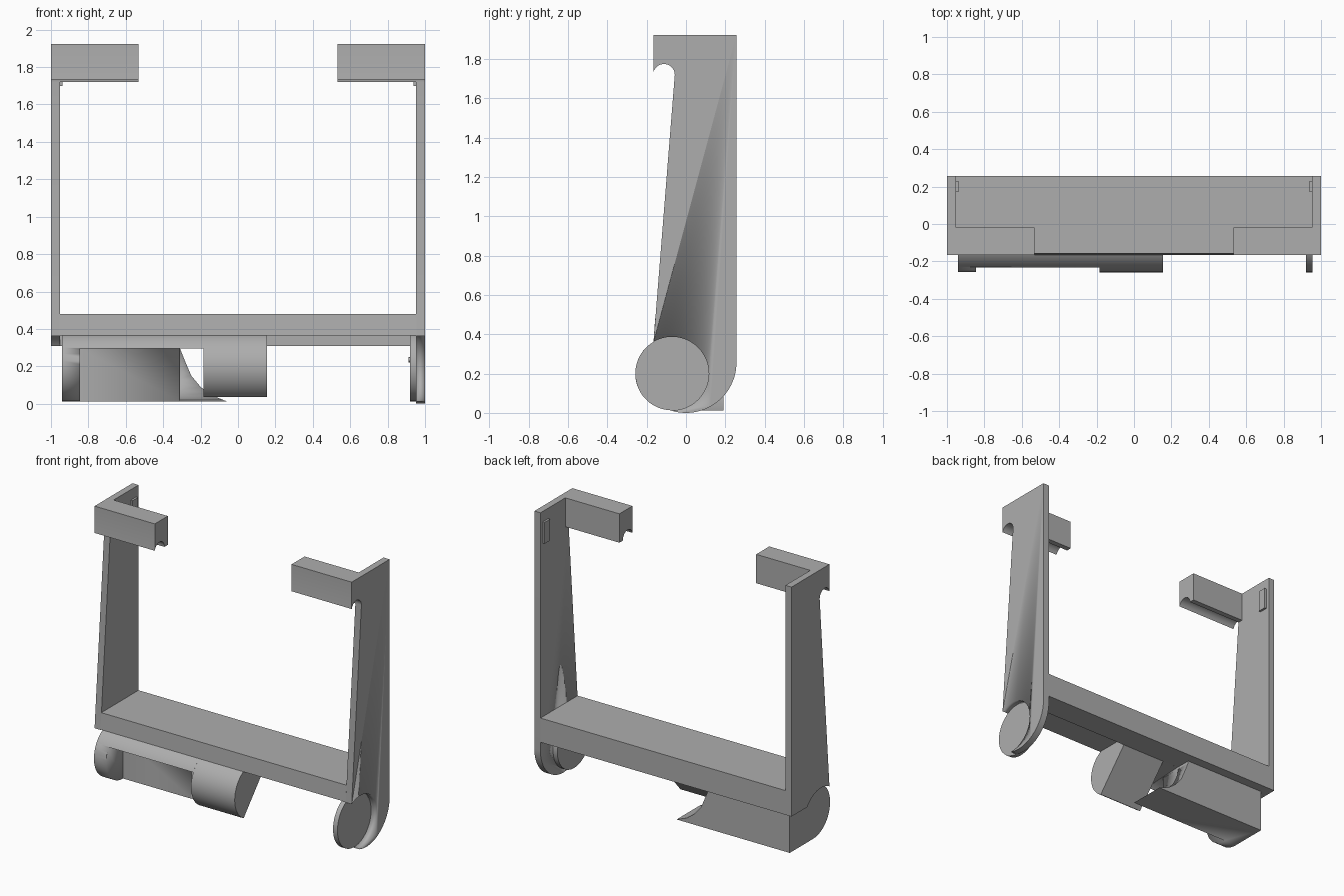
import bpy, bmesh, math

if "Cube" in bpy.data.objects:
    bpy.data.objects.remove(bpy.data.objects["Cube"], do_unlink=True)

grey = bpy.data.materials.new("plain_grey")
grey.use_nodes = True
colour = (0.42, 0.42, 0.42, 1)
grey.diffuse_color = colour
grey.node_tree.nodes["Principled BSDF"].inputs["Base Color"].default_value = colour

AXIS = (-0.071, 0.2)   # barrel axis in y, z
R = 0.187


def arc(centre, r, a0, a1, n=24):
    angles = [math.radians(a0 + (a1 - a0) * i / n) for i in range(n + 1)]
    return [(centre[0] + r * math.cos(a), centre[1] + r * math.sin(a)) for a in angles]


def extrude(name, points, start, end, along="x"):
    """Extrude a y,z profile along x, or an x,z profile along y."""
    bm = bmesh.new()
    place = (lambda p, d: (d, *p)) if along == "x" else (lambda p, d: (p[0], d, p[1]))
    face = bm.faces.new([bm.verts.new(place(p, start)) for p in points])
    grown = bmesh.ops.extrude_face_region(bm, geom=[face])["geom"]
    shift = place((0, 0), end - start)
    bmesh.ops.translate(bm, vec=shift, verts=[v for v in grown if isinstance(v, bmesh.types.BMVert)])
    bmesh.ops.recalc_face_normals(bm, faces=bm.faces)
    mesh = bpy.data.meshes.new(name)
    bm.to_mesh(mesh)
    bm.free()
    mesh.materials.append(grey)
    obj = bpy.data.objects.new(name, mesh)
    bpy.context.collection.objects.link(obj)
    bpy.ops.object.select_all(action="DESELECT")
    obj.select_set(True)
    bpy.context.view_layer.objects.active = obj
    bpy.ops.object.shade_smooth_by_angle(angle=math.radians(30))
    return obj


def rect(a0, a1, b0, b1):
    return [(a0, b0), (a1, b0), (a1, b1), (a0, b1)]


def cut(target, cutter):
    mod = target.modifiers.new("cut", "BOOLEAN")
    mod.operation, mod.solver, mod.object = "DIFFERENCE", "EXACT", cutter
    cutter.hide_render = True
    cutter.hide_set(True)


# Side legs: a hooked top, a tapering front edge and different lower ends
notch = arc((-0.112, 1.72), 0.055, 165, 0, 14)
upper = [(0.256, 1.923), (-0.165, 1.923), (-0.165, 1.735)] + notch + [(-0.165, 0.365)]
round_foot = arc((0, 0.257), 0.257, 230, 360, 32)
leg_left = extrude("left_leg", upper + round_foot, 0.953, 1)
leg_right = extrude("right_leg", upper + [(-0.165, 0.31), (0.256, 0.31)], -1, -0.953)

# Round clearance in both legs for the barrel
for leg, x0, x1 in ((leg_left, 0.94, 1.1), (leg_right, -1.1, -0.94)):
    cut(leg, extrude(leg.name + "_clearance", arc(AXIS, R, 0, 352.5, 47), x0, x1))

# Thin end disc and its pin on the left side
extrude("left_end_disc", arc(AXIS, R, 0, 352.5, 47), 0.92, 0.954)
extrude("left_disc_pin", arc((-0.071, 0.235), 0.015, 0, 330, 11), 0.912, 0.921)

# Cross bar with a deeper rear edge
extrude("cross_bar", [(-0.165, 0.365), (-0.157, 0.48), (0.256, 0.48), (0.256, 0.31),
                      (0.08, 0.31), (0.08, 0.365)], -0.954, 0.954)

# Hook bars and small catches on both sides
hook = [(-0.02, 1.923), (-0.165, 1.923), (-0.165, 1.735)] + notch + [(-0.02, 1.72)]
for side, s in (("left", 1), ("right", -1)):
    extrude(side + "_hook_bar", hook, s * 0.532, s * 0.954)
    extrude(side + "_catch", rect(0.17, 0.23, 1.7, 1.85), s * 0.938, s * 0.954)

# Barrel housing with an open front window
housing = extrude("barrel_housing", arc(AXIS, R, 60, 270, 36) + [(0.19, 0.013), (0.19, 0.312),
                  (0.08, 0.312)], -0.94, -0.31)
cut(housing, extrude("window_cutter", rect(-0.4, -0.07, -0.1, 0.295), -0.845, -0.2))

# Hood over the window and the closed barrel segment beside it
extrude("window_hood", arc(AXIS, R, 36, 149.5), -0.31, -0.185)
extrude("barrel_segment", arc(AXIS, R, 36, 242, 36), -0.185, 0.155)

# Flared cradle that runs out under the barrel
flare = [(-0.312, 0.013), (-0.06, 0.013), (-0.14, 0.045), (-0.2, 0.09), (-0.25, 0.15),
         (-0.28, 0.22), (-0.312, 0.3)]
cradle = extrude("flared_cradle", flare, -0.071, 0.19, along="y")
cut(cradle, extrude("cradle_cutter", arc(AXIS, 0.18, 0, 352.5, 47), -0.309, 0.1))
